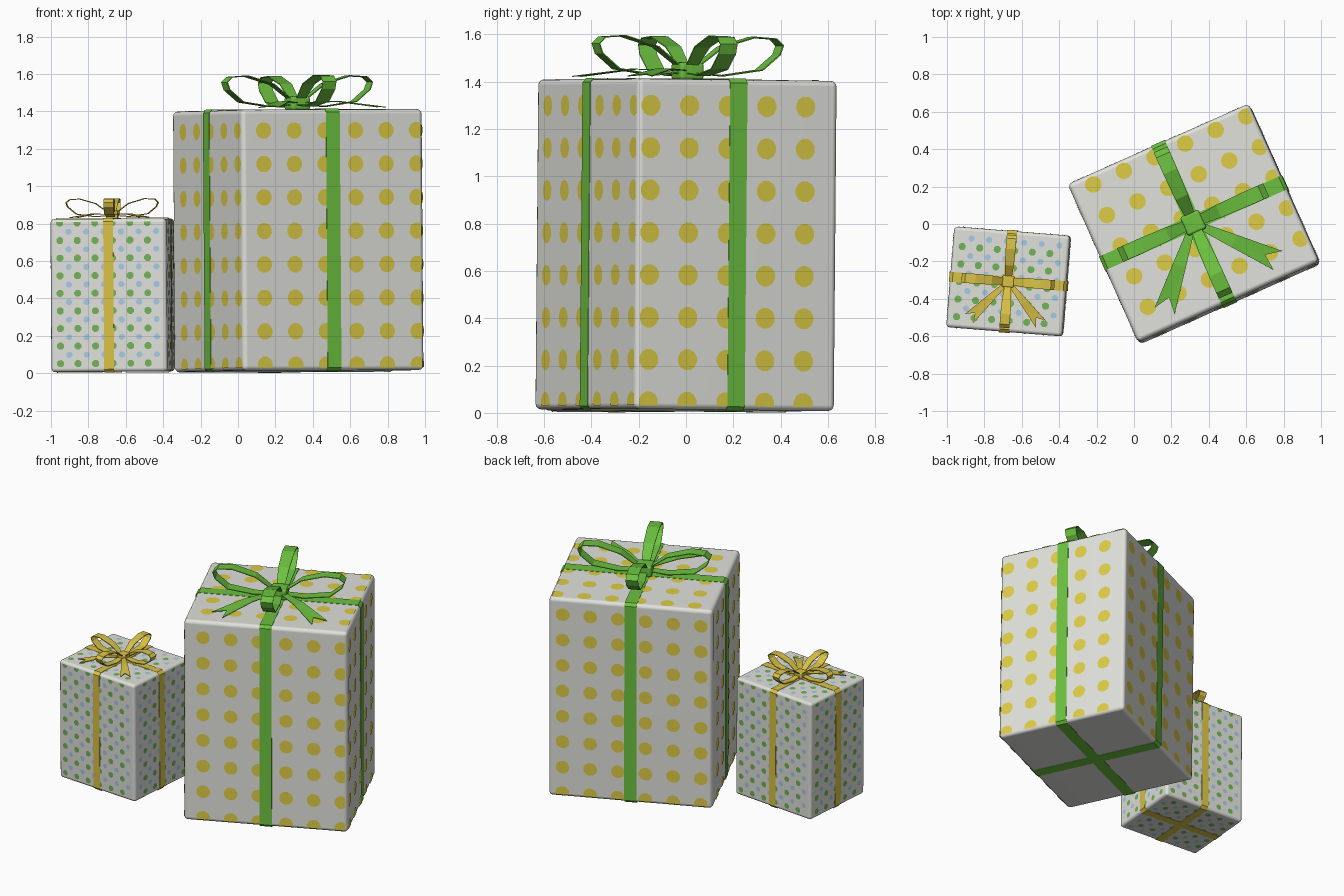
import bpy, bmesh, math
from mathutils import Matrix, Vector

if "Cube" in bpy.data.objects:
    bpy.data.objects.remove(bpy.data.objects["Cube"])


def material(name, rgb):
    m = bpy.data.materials.new(name)
    m.diffuse_color = (*rgb, 1)
    m.use_nodes = True
    m.node_tree.nodes["Principled BSDF"].inputs["Base Color"].default_value = m.diffuse_color
    return m


WHITE = material("paper_white", (0.75, 0.75, 0.71))
YELLOW = material("dot_yellow", (0.72, 0.60, 0.06))
GOLD = material("ribbon_yellow", (0.70, 0.54, 0.06))
GREEN = material("ribbon_green", (0.15, 0.53, 0.05))
LEAF = material("dot_green", (0.17, 0.45, 0.10))
BLUE = material("dot_blue", (0.38, 0.60, 0.80))


def finish(name, bm, mat, M, thick=0, smooth=False):
    me = bpy.data.meshes.new(name)
    bm.to_mesh(me)
    bm.free()
    ob = bpy.data.objects.new(name, me)
    bpy.context.collection.objects.link(ob)
    ob.matrix_world = M
    me.materials.append(mat)
    if smooth:
        for p in me.polygons:
            p.use_smooth = True
        ob.modifiers.new("normals", 'WEIGHTED_NORMAL')
    if thick:
        s = ob.modifiers.new("thickness", 'SOLIDIFY')
        s.thickness = thick
        s.offset = 0
    return ob


def block(name, size, z0, bevel, mat, M):
    """Rounded box standing on z0."""
    bm = bmesh.new()
    bmesh.ops.create_cube(bm, size=1)
    for v in bm.verts:
        v.co = Vector((v.co.x * size[0], v.co.y * size[1], (v.co.z + 0.5) * size[2] + z0))
    bmesh.ops.bevel(bm, geom=bm.edges[:], offset=bevel, segments=3, profile=0.5, affect='EDGES')
    bmesh.ops.recalc_face_normals(bm, faces=bm.faces[:])
    finish(name, bm, mat, M, smooth=True)


def strip(name, path, widths, angle, mat, M, closed=False, thick=0.005):
    """Ribbon following (distance, height) points in a vertical plane at an angle."""
    bm = bmesh.new()
    c, s = math.cos(angle), math.sin(angle)
    rows = []
    for (u, z), w in zip(path, widths):
        rows.append([bm.verts.new((u * c - k * w / 2 * s, u * s + k * w / 2 * c, z)) for k in (-1, 1)])
    n = len(rows)
    for i in range(n if closed else n - 1):
        a, b = rows[i], rows[(i + 1) % n]
        bm.faces.new((a[0], b[0], b[1], a[1]))
    bmesh.ops.recalc_face_normals(bm, faces=bm.faces[:])
    finish(name, bm, mat, M, thick=thick)


def tail(name, angle, scale, z, mat, M):
    """Flaring ribbon end with a V notch."""
    bm = bmesh.new()
    c, s = math.cos(angle), math.sin(angle)

    def vert(u, v, h):
        u, v = u * scale, v * scale
        return bm.verts.new((u * c - v * s, u * s + v * c, z + h * scale))
    a = [vert(0.03, k * 0.018, 0.04) for k in (-1, 1)]
    b = [vert(0.24, k * 0.036, 0.045) for k in (-1, 1)]
    m = vert(0.42, 0, 0.02)
    t = [vert(0.495, k * 0.056, 0.012) for k in (-1, 1)]
    bm.faces.new((a[0], b[0], b[1], a[1]))
    bm.faces.new((b[0], m, b[1]))
    bm.faces.new((b[0], t[0], m))
    bm.faces.new((b[1], m, t[1]))
    finish(name, bm, mat, M, thick=0.004)


def dots(name, size, z0, start, zstart, back_start, pitch, r, sides, mat, M, bottom):
    """Grids of thin dots on the box faces, clipped at the rounded edges."""
    bm = bmesh.new()
    hx, hy, h = size[0] / 2, size[1] / 2, size[2]
    X, Y, Z = Vector((1, 0, 0)), Vector((0, 1, 0)), Vector((0, 0, 1))
    mid = Vector((0, 0, z0 + h / 2))
    zs = zstart - z0 - h / 2
    faces = [(-Y, X, Z, hy, hx, h / 2, start, zs), (Y, -X, Z, hy, hx, h / 2, back_start, zs),
             (X, Y, Z, hx, hy, h / 2, start, zs), (-X, Y, Z, hx, hy, h / 2, start, zs),
             (Z, X, -Y, h / 2, hx, hy, start, start)]
    if bottom:
        faces.append((-Z, X, Y, h / 2, hx, hy, start, start))
    edge = 0.015
    for n, U, V, d, hu, hv, us, vs in faces:
        # step back to the first grid line that touches the face
        us -= pitch * math.floor((us + hu) / pitch)
        vs -= pitch * math.floor((vs + hv) / pitch)
        for i in range(int(2 * hu / pitch) + 2):
            for j in range(int(2 * hv / pitch) + 2):
                u, v = us + i * pitch, vs + j * pitch
                if abs(u) > hu - edge or abs(v) > hv - edge:
                    continue
                ring = []
                for k in range(sides):
                    a = math.tau * (k + 0.5) / sides
                    pu = max(edge - hu, min(hu - edge, u + r * math.cos(a)))
                    pv = max(edge - hv, min(hv - edge, v + r * math.sin(a)))
                    ring.append(bm.verts.new(mid + n * (d + 0.002) + U * pu + V * pv))
                f = bm.faces.new(ring)
                f.normal_update()
                if f.normal.dot(n) < 0:
                    f.normal_flip()
    finish(name, bm, mat, M)


LOOP = [(0.03, 0.03), (0.16, 0.02), (0.33, 0.045), (0.41, 0.11), (0.425, 0.15),
        (0.395, 0.178), (0.30, 0.184), (0.15, 0.14), (0.03, 0.05)]
FLARE = [0.65, 0.85, 1, 1, 1, 1, 1, 0.9, 0.65]


def wrap(prefix, size, z0, width, scale, mat, M):
    """Ribbon bands around the box and the bow on top."""
    top = z0 + size[2]
    o, c = 0.004, 0.018
    for tag, half, ang in (("long", size[0] / 2, 0), ("cross", size[1] / 2, math.pi / 2)):
        e, b, t = half + o, z0 - o, top + o
        path = [(e - c, b), (e, b + c), (e, t - c), (e - c, t),
                (c - e, t), (-e, t - c), (-e, b + c), (c - e, b)]
        strip(f"{prefix}_{tag}_band", path, [width] * 8, ang, mat, M, closed=True, thick=0.002)
    path = [(u * scale, top + z * scale) for u, z in LOOP]
    for i in range(4):
        strip(f"{prefix}_bow_loop_{i + 1}", path, [width * f for f in FLARE],
              i * math.pi / 2, mat, M)
    for side in (-1, 1):
        tail(f"{prefix}_bow_tail_{'left' if side < 0 else 'right'}",
             -math.pi / 2 + side * math.radians(42), scale, top, mat, M)
    k = scale * 0.11
    block(f"{prefix}_bow_knot", (k, k, 0.075 * scale), top, 0.015 * scale, mat, M)


def placed(x, y, z, turn, tilt_x, tilt_y):
    R = [Matrix.Rotation(math.radians(a), 4, ax)
         for a, ax in ((tilt_x, 'X'), (tilt_y, 'Y'), (turn, 'Z'))]
    return Matrix.Translation((x, y, z)) @ R[0] @ R[1] @ R[2]


# Large gift with yellow dots and green ribbon
M = placed(0.327, -0.006, 0.006, 24, -0.5, -0.4)
size, z0 = (1.06, 0.925, 1.395), 0.005
block("large_box", size, z0, 0.025, WHITE, M)
dots("large_box_dots", size, z0, -0.405, 0.035, -0.44, 0.179, 0.045, 12, YELLOW, M, False)
wrap("large", size, z0, 0.08, 1.0, GREEN, M)

# Small gift with green and blue dots and yellow ribbon
M = placed(-0.667, -0.307, 0.003, -4.6, 0, -0.4)
size, z0 = (0.622, 0.54, 0.818), 0.005
block("small_box", size, z0, 0.02, WHITE, M)
p = 0.094
dots("small_box_green_dots", size, z0, -0.26, 0.05, -0.26, p, 0.020, 8, LEAF, M, True)
dots("small_box_blue_dots", size, z0, -0.26 + p / 2, 0.05 + p / 2, -0.26 + p / 2, p, 0.017, 8,
     BLUE, M, True)
wrap("small", size, z0, 0.053, 0.58, GOLD, M)
